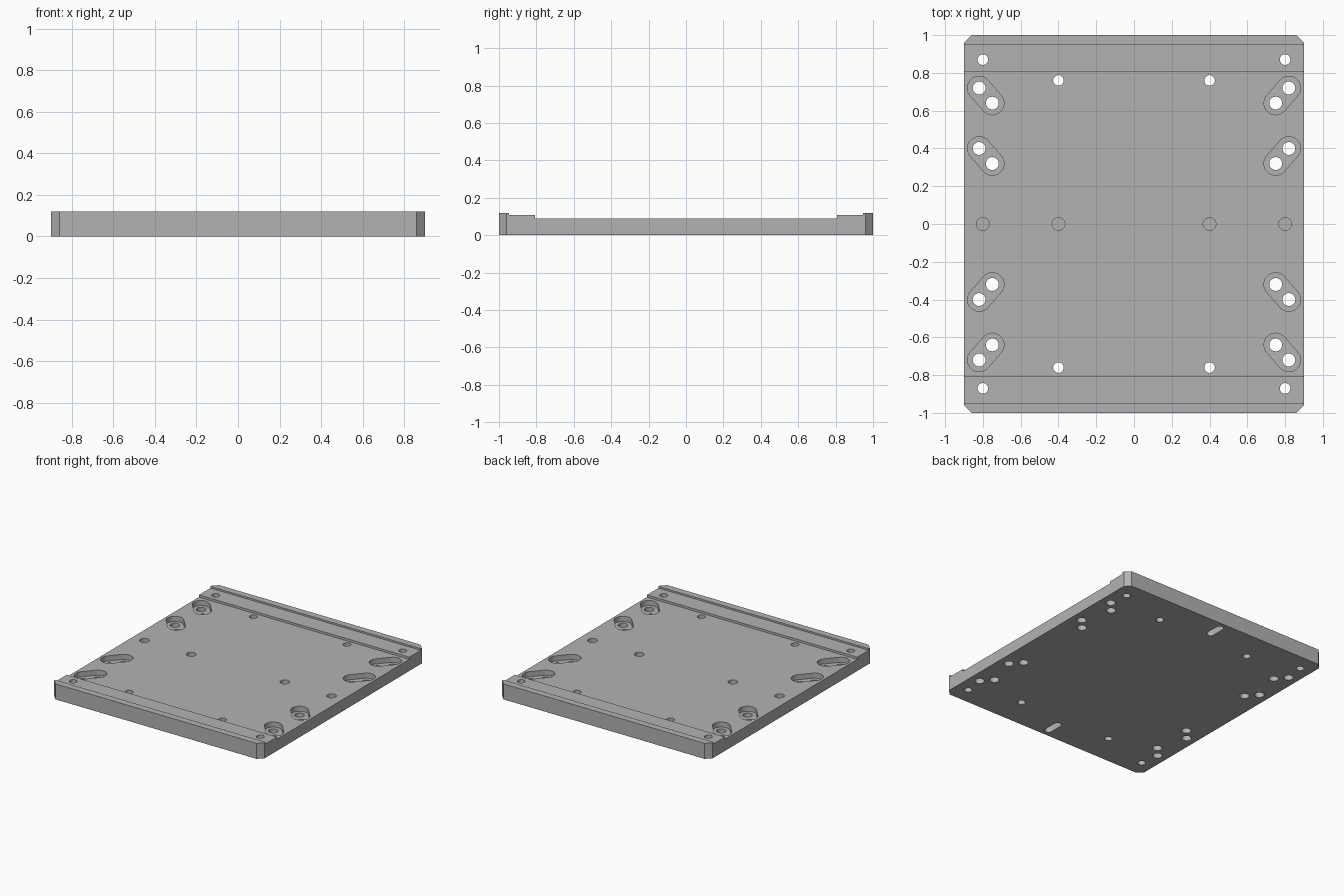
import bpy, bmesh, math

cube = bpy.data.objects.get("Cube")
if cube:
    bpy.data.objects.remove(cube)

grey = bpy.data.materials.new("metal_grey")
grey.use_nodes = True
COLOUR = (0.45, 0.45, 0.45, 1)
grey.diffuse_color = COLOUR
grey.node_tree.nodes["Principled BSDF"].inputs["Base Color"].default_value = COLOUR

HALF_X, HALF_Y = 0.9, 1.0
FLOOR_Z, SHELF_Z, RIM_Z = 0.09, 0.107, 0.12
SHELF_Y, RIM_Y = 0.808, 0.947


def make_object(name, bm):
    bmesh.ops.recalc_face_normals(bm, faces=bm.faces)
    mesh = bpy.data.meshes.new(name)
    bm.to_mesh(mesh)
    bm.free()
    mesh.materials.append(grey)
    obj = bpy.data.objects.new(name, mesh)
    bpy.context.collection.objects.link(obj)
    return obj


def prism(bm, points, offset):
    """Extrude a closed outline along an offset."""
    face = bm.faces.new([bm.verts.new(p) for p in points])
    result = bmesh.ops.extrude_face_region(bm, geom=[face])
    moved = [v for v in result["geom"] if isinstance(v, bmesh.types.BMVert)]
    bmesh.ops.translate(bm, verts=moved, vec=offset)


def slot(bm, a, b, radius, low, high, steps=16):
    """Capsule-shaped cutter between two points; a round one if they match."""
    angle = math.atan2(b[1] - a[1], b[0] - a[0])
    outline = []
    for centre, start in ((b, angle - math.pi / 2), (a, angle + math.pi / 2)):
        count = steps if a == b else steps + 1
        for i in range(count):
            t = start + math.pi * i / steps
            outline.append((centre[0] + radius * math.cos(t),
                            centre[1] + radius * math.sin(t), low))
    prism(bm, outline, (0, 0, high - low))


def cut(target, cutter):
    mod = target.modifiers.new("cut", "BOOLEAN")
    mod.operation = "DIFFERENCE"
    mod.solver = "EXACT"
    mod.object = cutter
    bpy.context.view_layer.objects.active = target
    bpy.ops.object.modifier_apply(modifier=mod.name)
    bpy.data.objects.remove(cutter)


# Plate with a stepped rail along the front and back
half = [(HALF_Y, 0), (HALF_Y, RIM_Z), (RIM_Y, RIM_Z), (RIM_Y, SHELF_Z),
        (SHELF_Y, SHELF_Z), (SHELF_Y, FLOOR_Z)]
profile = half + [(-y, z) for y, z in reversed(half)]
bm = bmesh.new()
prism(bm, [(-HALF_X, y, z) for y, z in profile], (2 * HALF_X, 0, 0))

# Chamfered corners
corners = [e for e in bm.edges
           if all(abs(v.co.y) > HALF_Y - 0.001 for v in e.verts)
           and abs(e.verts[0].co.z - e.verts[1].co.z) > 0.1]
bmesh.ops.bevel(bm, geom=corners, offset=0.04, segments=1, affect="EDGES")
plate = make_object("base_plate", bm)

# Shallow pockets: diagonal slots, blind holes and underside slots
pockets, holes = bmesh.new(), bmesh.new()
TOP, BELOW = 0.2, -0.1
for sx in (-1, 1):
    for x in (0.4, 0.8):
        slot(pockets, (sx * x, 0), (sx * x, 0), 0.034, FLOOR_Z - 0.05, TOP)
    for sy in (-1, 1):
        for y in (0.72, 0.4):
            outer, inner = (sx * 0.82, sy * y), (sx * 0.75, sy * (y - 0.08))
            slot(pockets, outer, inner, 0.062, FLOOR_Z - 0.04, TOP)
            # Pair of through holes in each slot
            for p in (outer, inner):
                slot(holes, p, p, 0.034, BELOW, TOP)
        # Plain through holes
        for x, y in ((0.8, 0.87), (0.4, 0.76)):
            p = (sx * x, sy * y)
            slot(holes, p, p, 0.028, BELOW, TOP)
for sy in (-1, 1):
    slot(pockets, (0, sy * 0.84), (0, sy * 0.94), 0.028, BELOW, 0.05)

cut(plate, make_object("pocket_cutter", pockets))
cut(plate, make_object("hole_cutter", holes))

# Smooth hole walls, sharp edges elsewhere
bpy.ops.object.select_all(action="DESELECT")
plate.select_set(True)
bpy.context.view_layer.objects.active = plate
bpy.ops.object.shade_smooth_by_angle(angle=math.radians(30))
